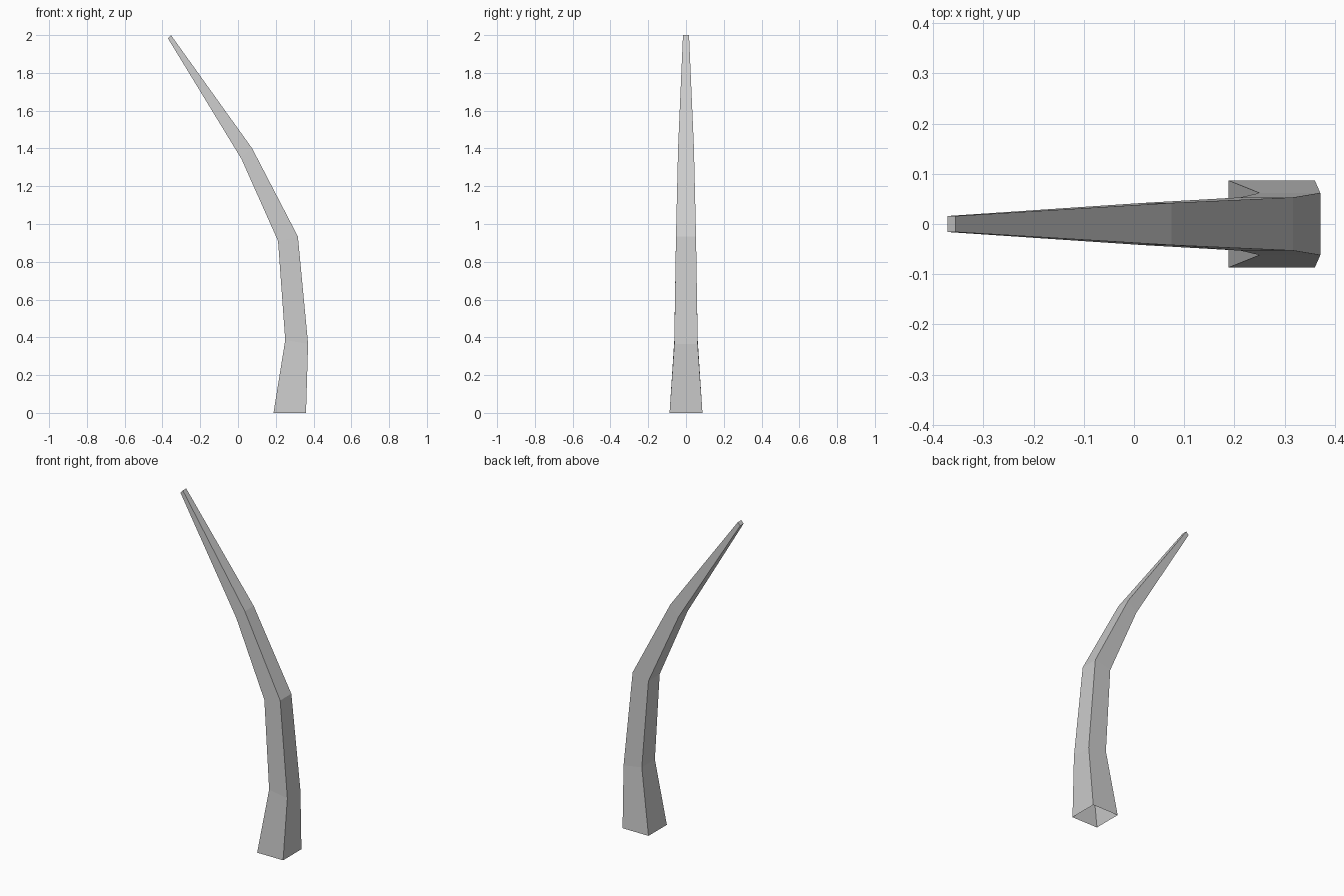
import bpy
import bmesh

cube = bpy.data.objects.get("Cube")
if cube:
    bpy.data.objects.remove(cube, do_unlink=True)

# Single flat grey
grey = bpy.data.materials.new("grey")
grey.use_nodes = True
colour = (0.6, 0.6, 0.6, 1)
grey.diffuse_color = colour
grey.node_tree.nodes["Principled BSDF"].inputs["Base Color"].default_value = colour

# Square sections along the bend: inner x, inner z, outer x, outer z, half width
sections = [
    (0.188, 0.0, 0.36, 0.0, 0.087),
    (0.25, 0.385, 0.371, 0.365, 0.062),
    (0.212, 0.91, 0.317, 0.934, 0.053),
    (0.018, 1.345, 0.075, 1.4, 0.042),
    (-0.371, 1.983, -0.355, 2.0, 0.016),
]

bm = bmesh.new()
rings = []
for xi, zi, xo, zo, w in sections:
    corners = [(xi, -w, zi), (xo, -w, zo), (xo, w, zo), (xi, w, zi)]
    rings.append([bm.verts.new(c) for c in corners])

# Side walls, open at the base
for low, high in zip(rings, rings[1:]):
    for i in range(4):
        j = (i + 1) % 4
        bm.faces.new((low[i], low[j], high[j], high[i]))

# Tip cap
bm.faces.new(rings[-1])

mesh = bpy.data.meshes.new("curved_horn")
bm.to_mesh(mesh)
bm.free()
mesh.materials.append(grey)
horn = bpy.data.objects.new("curved_horn", mesh)
bpy.context.collection.objects.link(horn)
